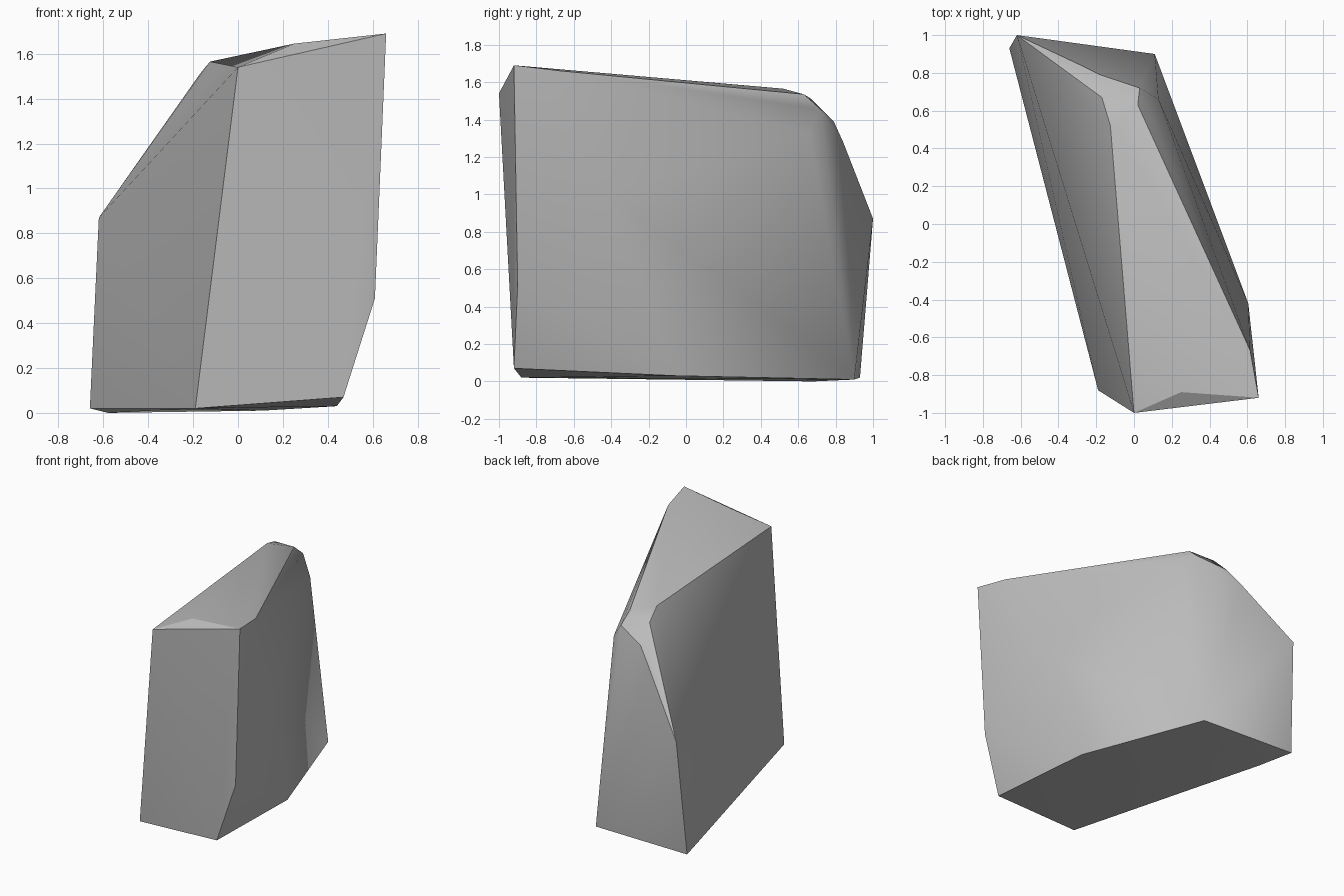
import bpy
import bmesh
import math

default_cube = bpy.data.objects.get("Cube")
if default_cube:
    bpy.data.objects.remove(default_cube, do_unlink=True)


def make_material(name, colour):
    material = bpy.data.materials.new(name)
    material.use_nodes = True
    material.diffuse_color = colour
    material.node_tree.nodes["Principled BSDF"].inputs["Base Color"].default_value = colour
    return material


def make_hull(name, corners, material):
    """Wrap a convex stone skin around a handful of chiselled corners."""
    bm = bmesh.new()
    for corner in corners:
        bm.verts.new(corner)
    result = bmesh.ops.convex_hull(bm, input=bm.verts[:])
    loose = [v for v in bm.verts if not v.link_faces]
    bmesh.ops.delete(bm, geom=loose, context="VERTS")
    bmesh.ops.recalc_face_normals(bm, faces=bm.faces[:])
    mesh = bpy.data.meshes.new(name)
    bm.to_mesh(mesh)
    bm.free()
    mesh.materials.append(material)
    stone = bpy.data.objects.new(name, mesh)
    bpy.context.collection.objects.link(stone)
    return stone


# Footprint resting on the ground
base_corners = [
    (-.66, .93, .02), (-.19, -.88, .02), (.47, -.92, .07),
    (.44, -.05, .03), (.11, .9, .01), (-.58, .68, 0),
]

# Bulges on the flanks
flank_corners = [(.61, -.9, .51), (.605, -.42, 1), (-.62, 1, .87)]

# High front edge of the slanted top
front_crest = [(0, -1, 1.54), (.66, -.92, 1.69), (.25, -.89, 1.645), (.615, -.67, 1.66)]

# Worn shoulder falling away at the back
back_shoulder = [
    (-.125, .52, 1.565), (-.17, .67, 1.51), (.02, .63, 1.535),
    (.03, .72, 1.455), (.13, .66, 1.33), (-.18, .79, 1.39),
    (-.28, .84, 1.28), (-.43, .91, 1.1),
]

stone_grey = make_material("stone grey", (.5, .5, .5, 1))
boulder = make_hull("boulder", base_corners + flank_corners + front_crest + back_shoulder, stone_grey)

# Soft shading over shallow facets, crisp ridges elsewhere
bpy.ops.object.select_all(action="DESELECT")
boulder.select_set(True)
bpy.context.view_layer.objects.active = boulder
bpy.ops.object.shade_smooth_by_angle(angle=math.radians(30))
